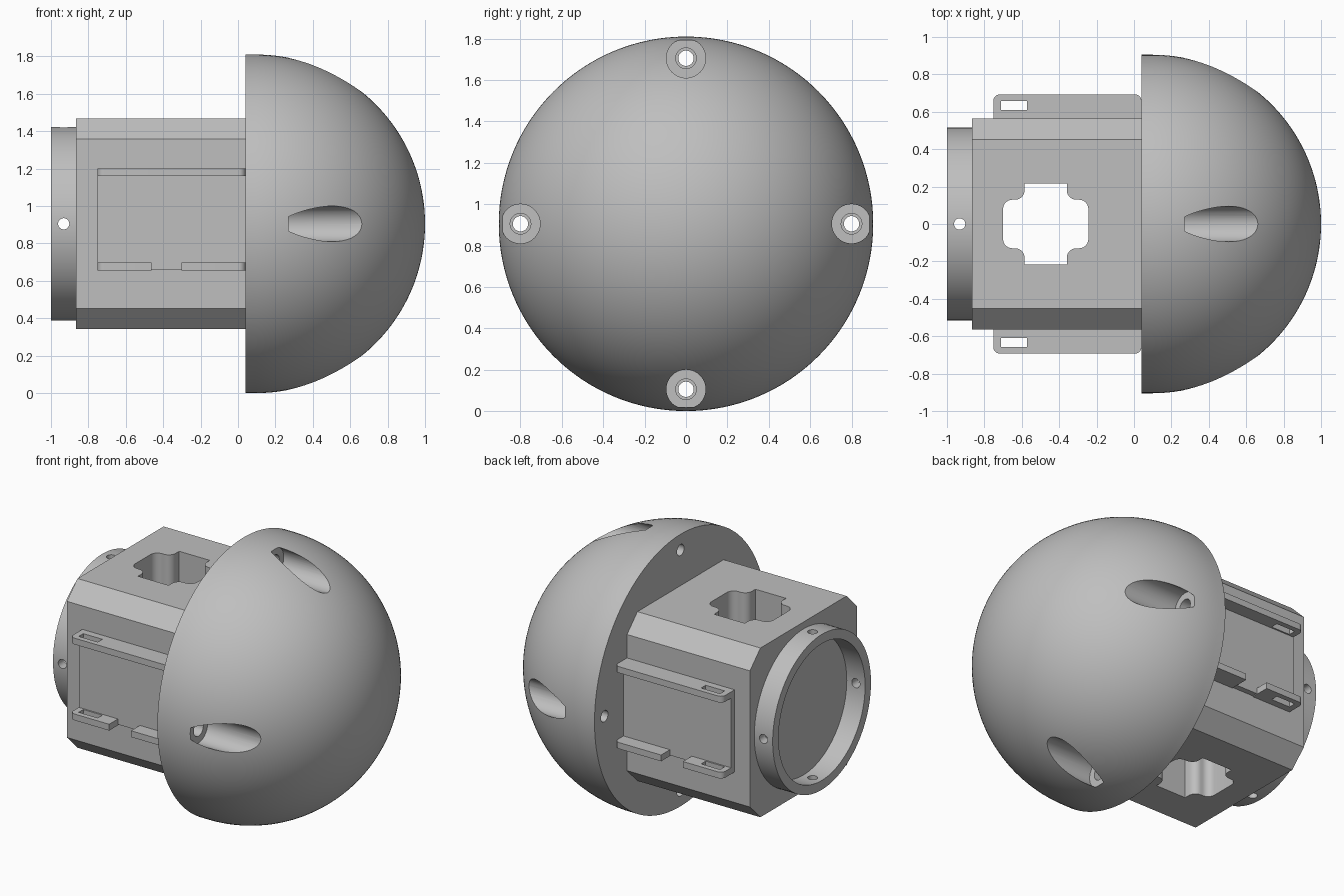
import bpy, bmesh
from math import pi, sin, cos, radians
from mathutils import Matrix, Vector

if "Cube" in bpy.data.objects:
    bpy.data.objects.remove(bpy.data.objects["Cube"], do_unlink=True)

AXIS_Z = 0.905      # height of the main axis
JOIN_X = 0.04       # plane where dome meets body

grey = bpy.data.materials.new("plain grey")
grey.use_nodes = True
grey.diffuse_color = (0.52, 0.52, 0.52, 1)
grey.node_tree.nodes["Principled BSDF"].inputs["Base Color"].default_value = grey.diffuse_color


def finish(bm, name):
    bmesh.ops.recalc_face_normals(bm, faces=bm.faces)
    mesh = bpy.data.meshes.new(name)
    bm.to_mesh(mesh)
    bm.free()
    mesh.materials.append(grey)
    obj = bpy.data.objects.new(name, mesh)
    bpy.context.collection.objects.link(obj)
    return obj


def prism(name, outline, place, low, high):
    """Extrude an outline from low to high; place maps (u, v, w) to a point."""
    bm = bmesh.new()
    ends = [[bm.verts.new(place(u, v, w)) for u, v in outline] for w in (low, high)]
    bm.faces.new(ends[0])
    bm.faces.new(ends[1])
    n = len(outline)
    for i in range(n):
        j = (i + 1) % n
        bm.faces.new((ends[0][i], ends[0][j], ends[1][j], ends[1][i]))
    return finish(bm, name)


def lathe(name, profile, steps=128):
    """Revolve (x, radius) points about the main axis."""
    bm = bmesh.new()
    verts = [bm.verts.new((x, 0, AXIS_Z + r)) for x, r in profile]
    edges = [bm.edges.new(pair) for pair in zip(verts, verts[1:])]
    bmesh.ops.spin(bm, geom=verts + edges, cent=(0, 0, AXIS_Z), axis=(1, 0, 0),
                   angle=2 * pi, steps=steps)
    bmesh.ops.remove_doubles(bm, verts=bm.verts, dist=0.0001)
    return finish(bm, name)


def rod(start, end, radius):
    """Cylinder cutter between two points."""
    a, b = Vector(start), Vector(end)
    turn = (b - a).to_track_quat("Z", "Y").to_matrix().to_4x4()
    bm = bmesh.new()
    bmesh.ops.create_cone(bm, cap_ends=True, segments=40, radius1=radius, radius2=radius,
                          depth=(b - a).length, matrix=Matrix.Translation((a + b) / 2) @ turn)
    return finish(bm, "cutter")


def cut(obj, cutters):
    """Subtract the cutters, bake the result and drop the cutters."""
    for cutter in cutters:
        cutter.hide_render = True
        mod = obj.modifiers.new("cut", "BOOLEAN")
        mod.operation, mod.solver, mod.object = "DIFFERENCE", "EXACT", cutter
    graph = bpy.context.evaluated_depsgraph_get()
    mesh = bpy.data.meshes.new_from_object(obj.evaluated_get(graph))
    obj.modifiers.clear()
    obj.data = mesh
    for cutter in cutters:
        bpy.data.objects.remove(cutter, do_unlink=True)


def smooth(obj):
    bpy.ops.object.select_all(action="DESELECT")
    obj.select_set(True)
    bpy.context.view_layer.objects.active = obj
    bpy.ops.object.shade_smooth_by_angle(angle=radians(30))


def arc(u, v, r, start, end, steps=8):
    return [(u + r * cos(radians(start + (end - start) * i / steps)),
             v + r * sin(radians(start + (end - start) * i / steps))) for i in range(steps + 1)]


# Dome: short straight rim, then a half sphere
R = 0.905
dome = lathe("dome", [(JOIN_X, 0), (JOIN_X, R)]
             + [(1 - R + R * sin(t * pi / 96), R * cos(t * pi / 96)) for t in range(48)]
             + [(1, 0)])

# Four screw pockets with stepped through holes
cutters = []
for k in range(4):
    y, z = 0.8 * cos(k * pi / 2), AXIS_Z + 0.8 * sin(k * pi / 2)
    for start, radius in ((0.27, 0.095), (0.2, 0.05), (-0.1, 0.037)):
        cutters.append(rod((start, y, z), (1.2, y, z), radius))
cut(dome, cutters)
smooth(dome)

# Body: square block with bevelled long edges
H, C = 0.563, 0.453
octagon = [(H, -C), (H, C), (C, H), (-C, H), (-H, C), (-H, -C), (-C, -H), (C, -H)]
body = prism("body", octagon, lambda u, v, w: (w, u, AXIS_Z + v), -0.865, JOIN_X)

# Rounded cross opening, top to bottom
quarter = ([(0.228, 0)] + arc(0.178, 0.08, 0.05, 0, 90)
           + arc(0.163, 0.18, 0.05, 270, 180) + [(0.113, 0.217)])
half = quarter + [(-u, v) for u, v in reversed(quarter)]
cross = half + [(u, -v) for u, v in reversed(half[1:-1])]
cut(body, [prism("cutter", cross, lambda u, v, w: (u - 0.472, v, w), 0, 2)])
smooth(body)

# Collar ring with four radial holes
collar = lathe("collar", [(-0.865, 0.455), (-1, 0.455), (-1, 0.517), (-0.865, 0.517),
                          (-0.865, 0.455)], 96)
cut(collar, [rod((-0.932, -1, AXIS_Z), (-0.932, 1, AXIS_Z), 0.03),
             rod((-0.932, 0, 0), (-0.932, 0, 2), 0.03)])
smooth(collar)

# Side brackets: backing plate, upper rail and split lower rail
LEFT, INNER, OUTER, ROUND = -0.752, 0.55, 0.693, 0.035


def rail_outline(x0, x1, round_start, round_end):
    pts = [(x0, INNER), (x1, INNER)]
    pts += arc(x1 - ROUND, OUTER - ROUND, ROUND, 0, 90) if round_end else [(x1, OUTER)]
    pts += arc(x0 + ROUND, OUTER - ROUND, ROUND, 90, 180) if round_start else [(x0, OUTER)]
    return pts


def rectangle(x0, x1, y0, y1):
    return [(x0, y0), (x1, y0), (x1, y1), (x0, y1)]


for side, label in ((-1, "front"), (1, "back")):
    def place(u, v, w, side=side):
        return (u, side * v, w)

    prism(label + "_bracket_plate", rectangle(LEFT, JOIN_X, INNER, 0.6), place, 0.66, 1.195)
    rails = (("upper_rail", LEFT, JOIN_X, True, True, 1.16),
             ("lower_slotted_rail", LEFT, -0.463, True, False, 0.655),
             ("lower_short_rail", -0.302, JOIN_X, False, True, 0.655))
    for part, x0, x1, r0, r1, z in rails:
        rail = prism(label + "_" + part, rail_outline(x0, x1, r0, r1), place, z, z + 0.042)
        if r0:
            cut(rail, [prism("cutter", rectangle(-0.712, -0.572, 0.61, 0.658), place, 0, 2)])
        smooth(rail)
